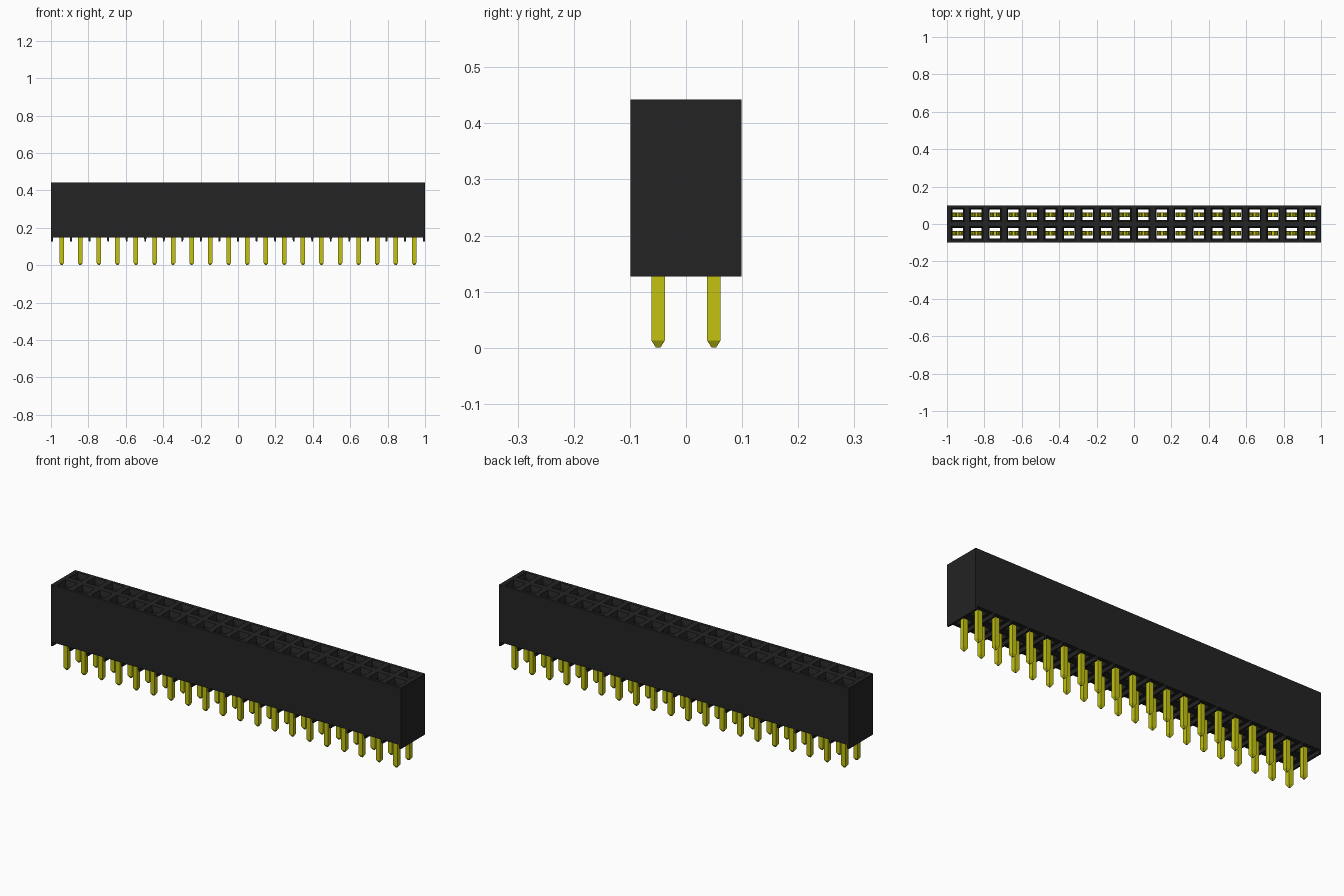
import bpy, bmesh

if "Cube" in bpy.data.objects:
    bpy.data.objects.remove(bpy.data.objects["Cube"], do_unlink=True)

COLS, PITCH = 20, 0.0992
HALF_L, HALF_W = 1.0, PITCH
Z_FOOT, Z_BASE, Z_TOP = 0.127, 0.147, 0.442
FIRST_X = -PITCH * (COLS - 1) / 2


def material(name, rgb, rough):
    m = bpy.data.materials.new(name)
    m.use_nodes = True
    m.diffuse_color = (*rgb, 1)
    bsdf = m.node_tree.nodes["Principled BSDF"]
    bsdf.inputs["Base Color"].default_value = (*rgb, 1)
    bsdf.inputs["Roughness"].default_value = rough
    return m


black = material("black plastic", (0.017, 0.017, 0.017), 0.6)
gold = material("yellow metal", (0.54, 0.54, 0.006), 0.4)


def finish(bm, name, mat):
    bmesh.ops.remove_doubles(bm, verts=bm.verts, dist=1e-5)
    bmesh.ops.recalc_face_normals(bm, faces=bm.faces)
    mesh = bpy.data.meshes.new(name)
    bm.to_mesh(mesh)
    bm.free()
    mesh.materials.append(mat)
    ob = bpy.data.objects.new(name, mesh)
    bpy.context.collection.objects.link(ob)
    return ob


def array(ob, count, offset):
    mod = ob.modifiers.new("repeat", 'ARRAY')
    mod.count = count
    mod.use_relative_offset = False
    mod.use_constant_offset = True
    mod.constant_offset_displace = offset


def ring(bm, x0, x1, y0, y1, z):
    return [bm.verts.new((x, y, z)) for x, y in
            ((x0, y0), (x1, y0), (x1, y1), (x0, y1))]


def loft(bm, rings, caps=True):
    for a, b in zip(rings, rings[1:]):
        for i in range(4):
            j = (i + 1) % 4
            bm.faces.new((a[i], a[j], b[j], b[i]))
    if caps:
        bm.faces.new(rings[0])
        bm.faces.new(rings[-1])


# Housing: one cell per socket, a square through-hole with a flared mouth
bm = bmesh.new()
for c in range(COLS):
    cx = FIRST_X + c * PITCH
    x0 = -HALF_L if c == 0 else cx - PITCH / 2
    x1 = HALF_L if c == COLS - 1 else cx + PITCH / 2
    for side in (-1, 1):
        cy = side * PITCH / 2
        y0, y1 = cy - PITCH / 2, cy + PITCH / 2
        low = ring(bm, x0, x1, y0, y1, Z_BASE)
        top = ring(bm, x0, x1, y0, y1, Z_TOP)
        hole = [ring(bm, cx - r, cx + r, cy - r, cy + r, z) for r, z in
                ((0.028, Z_BASE), (0.028, 0.420), (0.035, Z_TOP))]
        loft(bm, [low] + hole + [top], caps=False)
        # Outer walls only where the cell lies on the outside
        walls = [side < 0, c == COLS - 1, side > 0, c == 0]
        for i, outside in enumerate(walls):
            if outside:
                j = (i + 1) % 4
                bm.faces.new((low[i], low[j], top[j], top[i]))
finish(bm, "housing", black)


# Standoff ribs across the underside, between the columns and at both ends
def rib(name, x, half_top, half_low):
    bm = bmesh.new()
    loft(bm, [ring(bm, x - half_low, x + half_low, -HALF_W, HALF_W, Z_FOOT),
              ring(bm, x - half_top, x + half_top, -HALF_W, HALF_W, Z_BASE)])
    return finish(bm, name, black)


ribs = rib("standoff_ribs", FIRST_X + PITCH / 2, 0.006, 0.004)
array(ribs, COLS - 1, (PITCH, 0, 0))
rib("right_end_rib", -HALF_L + 0.005, 0.005, 0.005)
rib("left_end_rib", HALF_L - 0.005, 0.005, 0.005)

# Contacts: square pin with a tapered tip, a crossbar and two spring prongs
bm = bmesh.new()
P = 0.012
loft(bm, [ring(bm, -r, r, -r, r, z) for r, z in
          ((0.004, 0), (P, 0.013), (P, 0.165))])
loft(bm, [ring(bm, -0.027, 0.027, -P, P, z) for z in (0.165, 0.195)])
for s in (-1, 1):
    loft(bm, [ring(bm, s * a, s * b, -0.01, 0.01, z) for a, b, z in
              ((0.018, 0.027, 0.195), (0.005, 0.013, 0.350),
               (0.012, 0.020, 0.385))])
contacts = finish(bm, "contact_pins", gold)
contacts.location = (FIRST_X, -PITCH / 2, 0)
array(contacts, COLS, (PITCH, 0, 0))
array(contacts, 2, (0, PITCH, 0))
